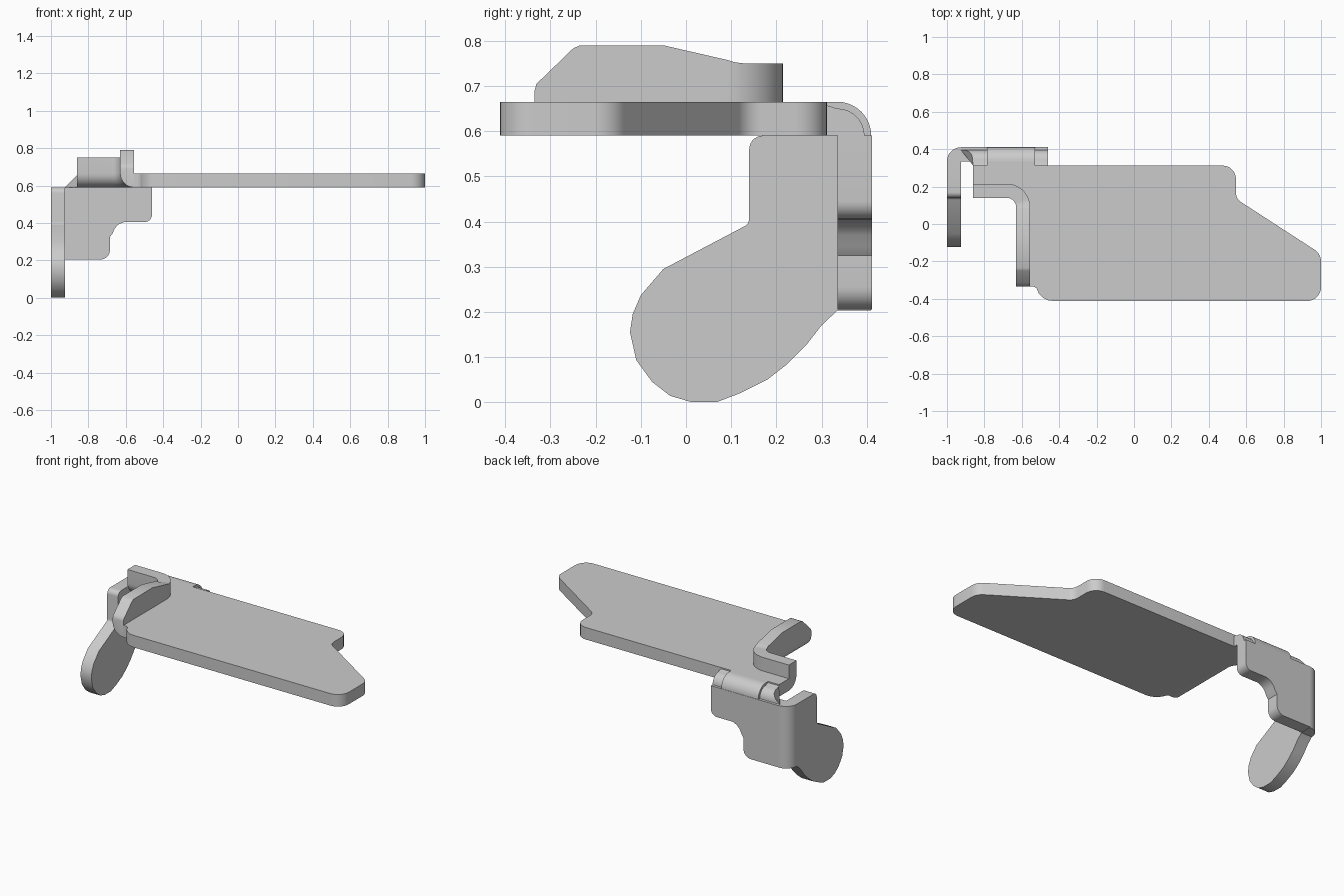
import bpy, bmesh, math
from mathutils import Vector

if "Cube" in bpy.data.objects:
    bpy.data.objects.remove(bpy.data.objects["Cube"])

T = 0.075            # sheet thickness
ZB, ZT = 0.59, 0.665  # plate bottom and top


def rounded(pts, n=7):
    """Outline from (u, v[, radius]) corners, with true arc fillets."""
    out = []
    for i, p in enumerate(pts):
        c = Vector(p[:2])
        r = p[2] if len(p) > 2 else 0
        if r == 0:
            out.append(c)
            continue
        a = (Vector(pts[i - 1][:2]) - c).normalized()
        b = (Vector(pts[(i + 1) % len(pts)][:2]) - c).normalized()
        half = a.angle(b) / 2
        d, w = r / math.tan(half), math.sin(half)
        for k in range(n + 1):
            t = k / n
            k0, k1, k2 = (1 - t) ** 2, 2 * w * t * (1 - t), t * t
            out.append((k0 * (c + a * d) + k1 * c + k2 * (c + b * d)) / (k0 + k1 + k2))
    return out


def arc(cx, cy, r, a0, a1, n=10):
    return [Vector((cx + r * math.cos(math.radians(a0 + (a1 - a0) * k / n)),
                    cy + r * math.sin(math.radians(a0 + (a1 - a0) * k / n))))
            for k in range(n + 1)]


def loft(name, rings):
    """Skin a list of equal-length closed sections and cap both ends."""
    bm = bmesh.new()
    vs = [[bm.verts.new(p) for p in ring] for ring in rings]
    n = len(vs[0])
    for a, b in zip(vs, vs[1:]):
        for i in range(n):
            bm.faces.new((a[i], a[(i + 1) % n], b[(i + 1) % n], b[i]))
    bm.faces.new(vs[0])
    bm.faces.new(vs[-1])
    bmesh.ops.recalc_face_normals(bm, faces=bm.faces)
    me = bpy.data.meshes.new(name)
    bm.to_mesh(me)
    bm.free()
    ob = bpy.data.objects.new(name, me)
    bpy.context.collection.objects.link(ob)
    bpy.ops.object.select_all(action='DESELECT')
    ob.select_set(True)
    bpy.context.view_layer.objects.active = ob
    bpy.ops.object.shade_smooth_by_angle(angle=math.radians(32))
    return ob


def prism(name, outline, axis, lo, hi):
    place = {'x': lambda u, v, w: (w, u, v),
             'y': lambda u, v, w: (u, w, v),
             'z': lambda u, v, w: (u, v, w)}[axis]
    return loft(name, [[place(p[0], p[1], w) for p in outline] for w in (lo, hi)])


# Main plate
lip_arc = arc(-0.68, 0.09, 0.125, 0, 90)
plate = rounded([
    (-.555, -.335), (-.535, -.335), (-.52, -.345), (-.51, -.37), (-.485, -.395),
    (-.46, -.408), (-.43, -.412), (1, -.412, .075), (1, -.16, .075),
    (.545, .135, .06), (.545, .312, .07), (-.43, .312), (-.53, .312),
    (-.53, .335), (-.785, .335), (-.785, .312), (-.86, .312), (-.86, .215)])
prism("main_plate", plate + lip_arc[::-1], 'z', ZB, ZT)

# Upturned lip, swept along the plate's inner left edge
stations = [(Vector((-.555, y)), Vector((-1, 0)), h) for y, h in (
    (-.335, .69), (-.331, .705), (-.315, .72), (-.25, .783), (-.235, .79),
    (-.05, .79), (.085, .759))]
for p in lip_arc:
    inward = (Vector((-.68, .09)) - p).normalized()
    stations.append((p, inward, max(.75, .758 - .3 * (p.y - .09))))
stations.append((Vector((-.86, .215)), Vector((0, -1)), .75))
rings = []
for p, d, h in stations:
    section = arc(0, ZT, T, -90, 0, 8) + [Vector((T, h)), Vector((0, h))]
    rings.append([(p.x + d.x * s.x, p.y + d.y * s.x, s.y) for s in section])
loft("upturned_lip", rings)

# Back bend with thinner relief shoulders at each end
prism("back_bend", [(.335, ZB)] + arc(.335, ZB, T, 0, 90), 'x', -.785, -.53)
shoulder = [(.312, ZB)] + arc(.335, ZB, .06, 0, 90) + [(.312, .657)]
prism("bend_shoulder_right", shoulder, 'x', -.53, -.46)


def flare(p):
    t = min(1, max(0, (ZT - p[1]) / T))
    return -.86 - .065 * t ** 2 if p[0] > .335 else -.86


loft("bend_shoulder_left", [[(flare(p), p[0], p[1]) for p in shoulder],
                            [(-.785, p[0], p[1]) for p in shoulder]])

# Back flange
flange = rounded([(-.925, ZB), (-.46, ZB), (-.46, .405, .04), (-.61, .405),
                  (-.64, .392), (-.66, .37), (-.67, .345), (-.685, .325),
                  (-.685, .205, .05), (-.925, .205)])
prism("back_flange", flange, 'y', .335, .412)

# Vertical corner bend
prism("corner_bend", [(-.925, .335)] + arc(-.925, .335, T, 90, 180), 'z', .203, ZB)

# Side paddle
paddle = rounded([(.335, ZB), (.14, ZB, .03), (.14, .395, .02), (-.05, .295),
                  (-.10, .237), (-.118, .195), (-.124, .155), (-.11, .093),
                  (-.075, .045), (-.035, .014), (.01, .001), (.07, .001),
                  (.12, .02), (.18, .05), (.225, .085), (.265, .125),
                  (.30, .17), (.335, .203)])
prism("side_paddle", paddle, 'x', -1, -.925)
